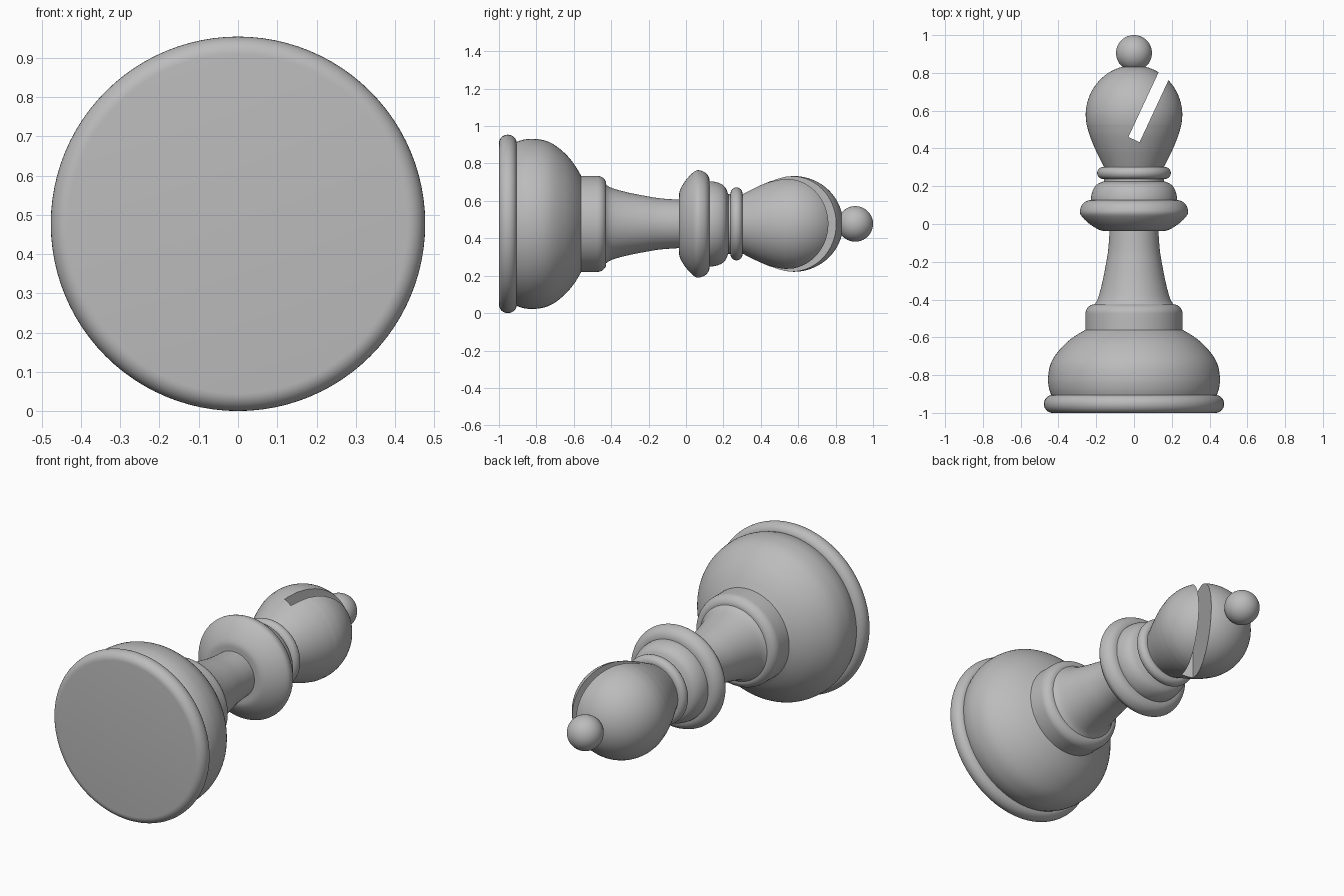
import bpy, bmesh, math
from mathutils import Vector, Matrix

AXIS_Z = 0.477      # height of the turning axis
SEGMENTS = 96

cube = bpy.data.objects.get("Cube")
if cube:
    bpy.data.objects.remove(cube, do_unlink=True)

grey = bpy.data.materials.new("plain_grey")
grey.use_nodes = True
grey.diffuse_color = (0.5, 0.5, 0.5, 1)
grey.node_tree.nodes["Principled BSDF"].inputs["Base Color"].default_value = (0.5, 0.5, 0.5, 1)


def smooth_path(points, steps=6):
    """Catmull-Rom curve through (radius, y) points."""
    pts = [Vector(p) for p in points]
    pts = [2 * pts[0] - pts[1]] + pts + [2 * pts[-1] - pts[-2]]
    path = []
    for a, b, c, d in zip(pts, pts[1:], pts[2:], pts[3:]):
        for i in range(steps):
            t = i / steps
            path.append(0.5 * (2 * b + (c - a) * t + (2 * a - 5 * b + 4 * c - d) * t ** 2
                               + (3 * b - a - 3 * c + d) * t ** 3))
    return path + [pts[-2]]


def arc(r, y, size_r, size_y, start, end, steps=12):
    """Elliptic arc; angles run from outward (0) to upward along y (90)."""
    angles = [math.radians(start + (end - start) * i / steps) for i in range(steps + 1)]
    return [(r + size_r * math.cos(a), y + size_y * math.sin(a)) for a in angles]


def link(name, bm):
    mesh = bpy.data.meshes.new(name)
    bmesh.ops.recalc_face_normals(bm, faces=bm.faces)
    bm.to_mesh(mesh)
    bm.free()
    mesh.materials.append(grey)
    obj = bpy.data.objects.new(name, mesh)
    bpy.context.collection.objects.link(obj)
    return obj


def shade(obj):
    bpy.ops.object.select_all(action='DESELECT')
    obj.select_set(True)
    bpy.context.view_layer.objects.active = obj
    bpy.ops.object.shade_smooth_by_angle(angle=math.radians(35))


def turned(name, path):
    """Closed solid of revolution about the y axis."""
    bm = bmesh.new()
    rings = []
    for r, y in path:
        rings.append([bm.verts.new((r * math.cos(a), y, AXIS_Z + r * math.sin(a)))
                      for a in (math.tau * i / SEGMENTS for i in range(SEGMENTS))])
    for low, high in zip(rings, rings[1:]):
        for i in range(SEGMENTS):
            j = (i + 1) % SEGMENTS
            bm.faces.new((low[i], low[j], high[j], high[i]))
    bm.faces.new(rings[0])
    bm.faces.new(rings[-1])
    obj = link(name, bm)
    shade(obj)
    return obj


# Foot and bell-shaped base
turned("base_rim", arc(0.432, -0.9525, 0.045, 0.0475, -90, 90, 16))
turned("base_bell", smooth_path([(0.437, -0.91), (0.45, -0.87), (0.455, -0.82), (0.446, -0.755),
                                 (0.42, -0.70), (0.37, -0.64), (0.315, -0.595), (0.25, -0.556)]))

# Lower collar and flared stem
turned("lower_collar", [(0.257, -0.57)] + arc(0.207, -0.475, 0.05, 0.05, 0, 75))
turned("stem", smooth_path([(0.235, -0.45), (0.205, -0.42), (0.188, -0.385), (0.168, -0.31),
                            (0.152, -0.23), (0.137, -0.14), (0.129, -0.03), (0.129, 0.0)]))

# Stacked upper collars
turned("wide_collar", smooth_path([(0.13, -0.037), (0.175, -0.034), (0.225, -0.007), (0.268, 0.03),
                                   (0.287, 0.062), (0.276, 0.1), (0.25, 0.122), (0.21, 0.129)]))
turned("middle_collar", smooth_path([(0.228, 0.115), (0.226, 0.15), (0.215, 0.185),
                                     (0.195, 0.21), (0.16, 0.226)]))
turned("neck", [(0.16, 0.2), (0.16, 0.32)])
turned("neck_ring", arc(0.163, 0.27, 0.032, 0.032, -90, 90, 16))

# Head with a slanted slot cut right through
head = turned("head", smooth_path([(0.155, 0.295), (0.178, 0.34), (0.207, 0.40), (0.235, 0.47),
                                   (0.252, 0.53)]) + arc(0, 0.575, 0.256, 0.265, 0, 85, 30))
bm = bmesh.new()
bmesh.ops.create_cube(bm, size=1)
bmesh.ops.transform(bm, verts=bm.verts, matrix=(
    Matrix.Translation((0, 0.447, AXIS_Z)) @ Matrix.Rotation(math.radians(-25), 4, 'Z')
    @ Matrix.Translation((0, 0.3, 0)) @ Matrix.Diagonal((0.065, 0.6, 1, 1))))
cutter = link("slot_cutter", bm)
cut = head.modifiers.new("slot", 'BOOLEAN')
cut.operation = 'DIFFERENCE'
cut.solver = 'EXACT'
cut.object = cutter
bpy.context.view_layer.objects.active = head
bpy.ops.object.modifier_apply(modifier=cut.name)
bpy.data.objects.remove(cutter, do_unlink=True)
shade(head)

# Ball on the tip
turned("tip_ball", arc(0, 0.905, 0.095, 0.095, -89, 89, 40))
